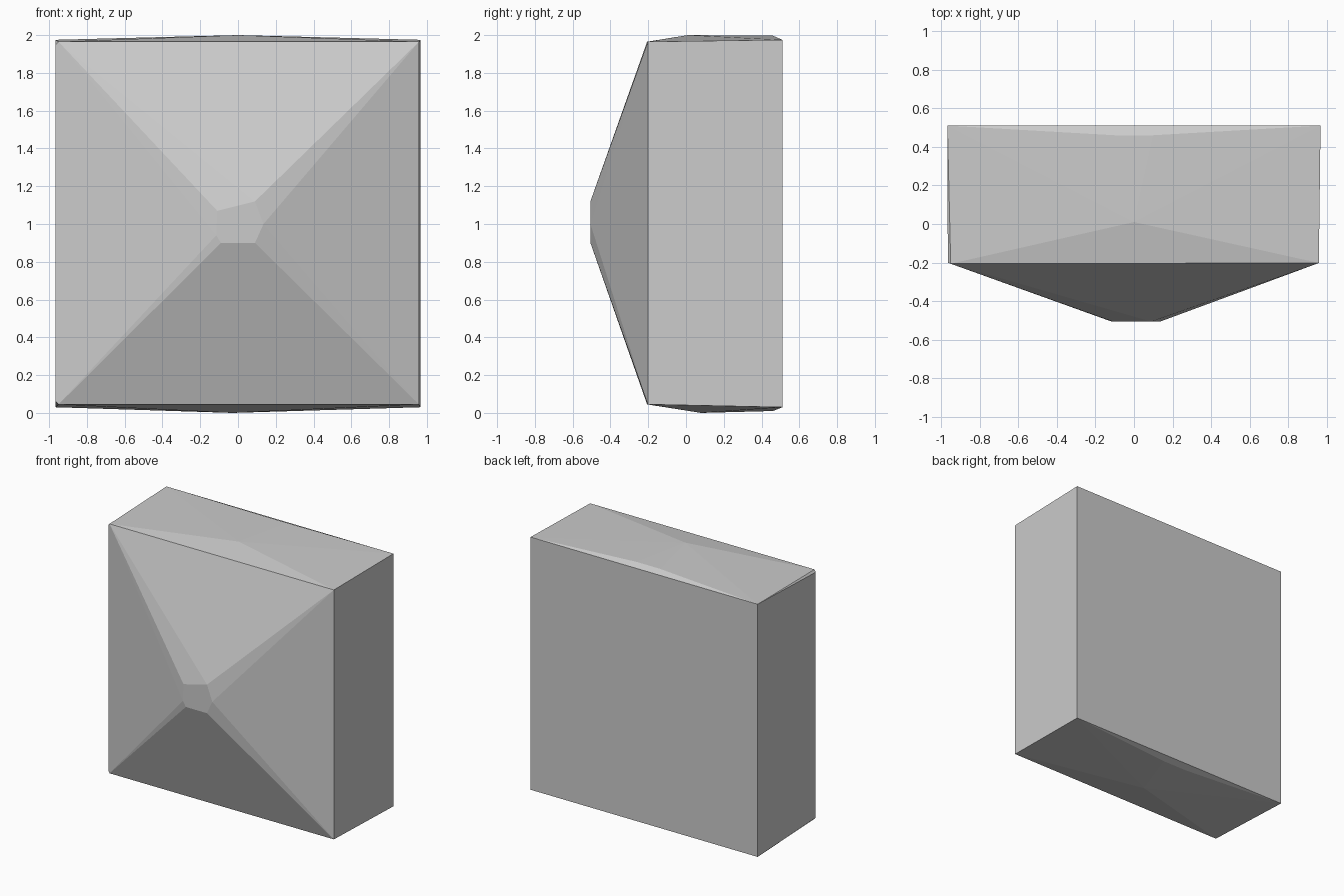
import bpy
import bmesh

cube = bpy.data.objects.get("Cube")
if cube:
    bpy.data.objects.remove(cube, do_unlink=True)

# Plain grey finish
grey = bpy.data.materials.new("light_grey")
grey.use_nodes = True
colour = (0.6, 0.6, 0.6, 1.0)
grey.diffuse_color = colour
grey.node_tree.nodes["Principled BSDF"].inputs["Base Color"].default_value = colour

points = []

# Square back corners and slightly clipped front corners
for z_back, z_front, inward in ((0.03, 0.045, 1), (1.975, 1.965, -1)):
    points += [(-0.967, 0.51, z_back), (0.967, 0.51, z_back)]
    points += [(0.958, -0.202, z_front)]
    points += [(-0.965, -0.2, z_front + 0.015 * inward),
               (-0.95, -0.206, z_front)]

# Blunt nose at the middle of the front
for x, z in ((-0.11, 1.07), (0.09, 1.12), (0.135, 1.0),
             (0.09, 0.9), (-0.09, 0.9), (-0.115, 0.94)):
    points.append((x, -0.506, z))

# Shallow crowns on the top and the underside
points += [(0, 0.01, 2.0), (-0.1, 0.46, 1.997), (0.1, 0.46, 1.997)]
points += [(-0.03, 0.08, 0.0), (-0.1, 0.46, 0.01), (0.1, 0.46, 0.01)]

# Faceted body wrapped around all the corner points
bm = bmesh.new()
for p in points:
    bm.verts.new(p)
hull = bmesh.ops.convex_hull(bm, input=bm.verts[:])
loose = [v for v in bm.verts if not v.link_faces]
bmesh.ops.delete(bm, geom=loose, context='VERTS')
bmesh.ops.dissolve_limit(bm, angle_limit=0.002, verts=bm.verts[:], edges=bm.edges[:])
bmesh.ops.recalc_face_normals(bm, faces=bm.faces[:])

mesh = bpy.data.meshes.new("faceted_block")
bm.to_mesh(mesh)
bm.free()
mesh.materials.append(grey)
block = bpy.data.objects.new("faceted_block", mesh)
bpy.context.collection.objects.link(block)
